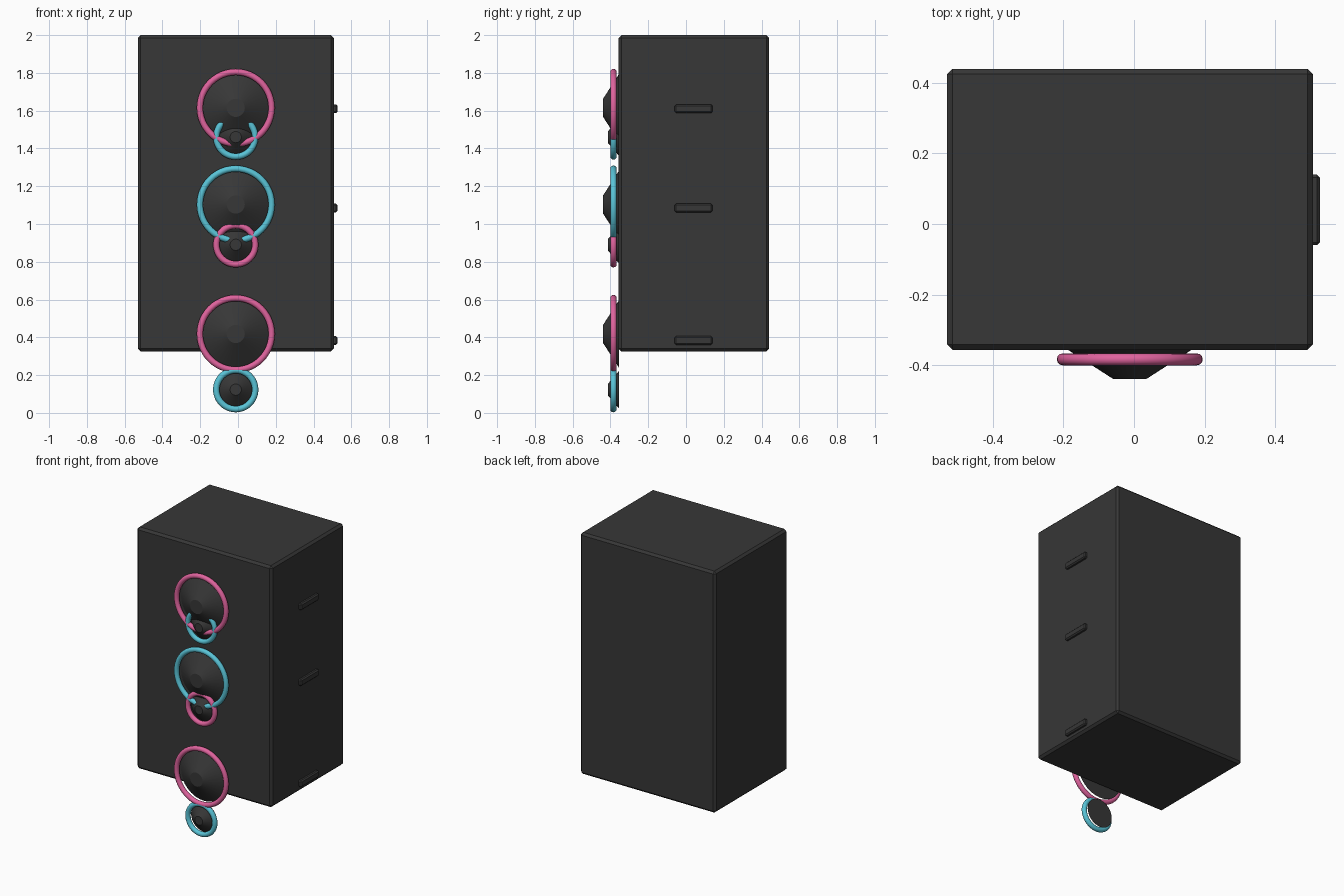
import bpy, math

if "Cube" in bpy.data.objects:
    bpy.data.objects.remove(bpy.data.objects["Cube"])


def material(name, rgb):
    m = bpy.data.materials.new(name)
    m.diffuse_color = (*rgb, 1)
    m.use_nodes = True
    m.node_tree.nodes["Principled BSDF"].inputs["Base Color"].default_value = m.diffuse_color
    return m


CHARCOAL = material("charcoal", (0.038, 0.038, 0.038))
PINK = material("pink", (0.74, 0.125, 0.34))
CYAN = material("cyan", (0.10, 0.55, 0.68))
CX = -0.012  # speaker column


def finish(name, mat, smooth=None):
    ob = bpy.context.object
    ob.name = name
    ob.data.materials.append(mat)
    if smooth:
        bpy.ops.object.shade_smooth_by_angle(angle=math.radians(smooth))
    return ob


def box(name, lo, hi, bevel):
    bpy.ops.mesh.primitive_cube_add(size=1, location=[(a + b) / 2 for a, b in zip(lo, hi)])
    ob = bpy.context.object
    ob.scale = [b - a for a, b in zip(lo, hi)]
    bpy.ops.object.transform_apply(location=False, rotation=False, scale=True)
    finish(name, CHARCOAL)
    mod = ob.modifiers.new("chamfer", 'BEVEL')
    mod.width = bevel
    mod.segments = 1


def speaker(name, z, ring_radius, base_r, cap_r, front, ring_mat):
    # Truncated cone pointing forward, with a coloured ring around it
    back = -0.354
    bpy.ops.mesh.primitive_cone_add(
        vertices=32, radius1=base_r, radius2=cap_r, depth=back - front,
        location=(CX, (back + front) / 2, z), rotation=(math.pi / 2, 0, 0))
    finish(name + "_cone", CHARCOAL, 30)
    bpy.ops.mesh.primitive_torus_add(
        major_radius=ring_radius - 0.017, minor_radius=0.017,
        major_segments=48, minor_segments=12,
        location=(CX, -0.384, z), rotation=(math.pi / 2, 0, 0))
    finish(name + "_ring", ring_mat, 40)


# Cabinet
box("cabinet", (-0.53, -0.357, 0.325), (0.507, 0.44, 2.0), 0.015)

# Side handles
for i, z in enumerate((1.61, 1.085, 0.383)):
    box(f"side_handle_{i + 1}", (0.495, -0.06, z - 0.023), (0.527, 0.14, z + 0.023), 0.008)

# Woofer and tweeter pairs, ring colours alternating
pairs = ((1.615, 1.46, PINK, CYAN), (1.103, 0.89, CYAN, PINK), (0.418, 0.123, PINK, CYAN))
for i, (zw, zt, cw, ct) in enumerate(pairs):
    speaker(f"woofer_{i + 1}", zw, 0.207, 0.18, 0.048, -0.439, cw)
    speaker(f"tweeter_{i + 1}", zt, 0.12, 0.1, 0.03, -0.414, ct)
